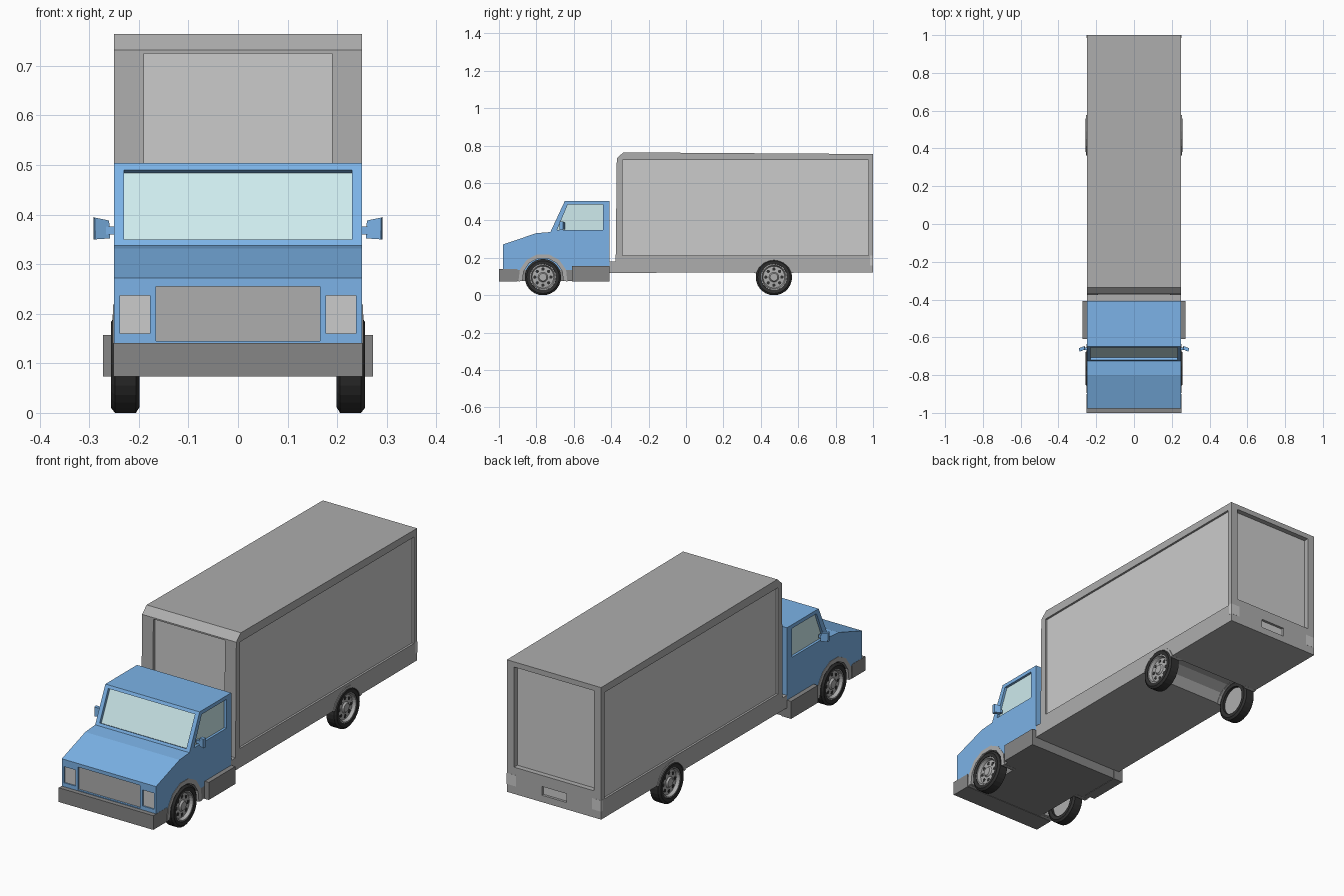
import bpy, bmesh
from math import sin, cos, pi, radians
from mathutils import Vector, Matrix

if "Cube" in bpy.data.objects:
    bpy.data.objects.remove(bpy.data.objects["Cube"])


def material(name, rgb):
    m = bpy.data.materials.new(name)
    m.diffuse_color = (*rgb, 1)
    m.use_nodes = True
    m.node_tree.nodes["Principled BSDF"].inputs["Base Color"].default_value = m.diffuse_color
    return m


BLUE = material("blue_paint", (0.2, 0.45, 0.8))
GLASS = material("glass", (0.62, 0.83, 0.85))
FRAME = material("frame_grey", (0.42, 0.42, 0.42))
DARK = material("dark_grey", (0.24, 0.24, 0.24))
BLACK = material("rubber", (0.03, 0.03, 0.03))
LIGHT = None


def finish(bm, name, mat):
    bmesh.ops.recalc_face_normals(bm, faces=bm.faces)
    me = bpy.data.meshes.new(name)
    bm.to_mesh(me)
    bm.free()
    ob = bpy.data.objects.new(name, me)
    bpy.context.collection.objects.link(ob)
    if mat:
        me.materials.append(mat)
    return ob


def prism(name, pts, vec, mat=None):
    """Outline of 3D points pushed along a vector."""
    bm = bmesh.new()
    face = bm.faces.new([bm.verts.new(p) for p in pts])
    ext = bmesh.ops.extrude_face_region(bm, geom=[face], use_keep_orig=True)
    bmesh.ops.translate(bm, vec=vec, verts=[v for v in ext["geom"] if isinstance(v, bmesh.types.BMVert)])
    return finish(bm, name, mat)


def side_prism(name, yz, x0, x1, mat=None):
    return prism(name, [(x0, y, z) for y, z in yz], Vector((x1 - x0, 0, 0)), mat)


def box(name, x, y, z, mat=None):
    return side_prism(name, [(y[0], z[0]), (y[1], z[0]), (y[1], z[1]), (y[0], z[1])], x[0], x[1], mat)


def cut(body, cutter):
    mod = body.modifiers.new("cut", 'BOOLEAN')
    mod.operation, mod.solver, mod.object = 'DIFFERENCE', 'EXACT', cutter
    bpy.context.view_layer.objects.active = body
    bpy.ops.object.modifier_apply(modifier=mod.name)
    bpy.data.objects.remove(cutter)


def panel(body, name, pts, normal, depth, mat=None):
    """Recess an outline into a body and set a panel at its floor."""
    n = Vector(normal).normalized()
    pts = [Vector(p) for p in pts]
    cut(body, prism("cutter", [p + n * 0.01 for p in pts], -n * (depth + 0.016)))
    prism(name, [p - n * depth for p in pts], -n * 0.01, mat)


def rect_xz(x0, x1, z0, z1, y):
    return [(x0, y, z0), (x1, y, z0), (x1, y, z1), (x0, y, z1)]


def arc(cy, cz, r, a0, a1, n=7):
    return [(cy + r * cos(radians(a0 + (a1 - a0) * i / n)),
             cz + r * sin(radians(a0 + (a1 - a0) * i / n))) for i in range(n + 1)]


def lathe(name, profile, y, z, s, mat, steps=28):
    """Revolve (x, radius) points about an axle."""
    bm = bmesh.new()
    vs = [bm.verts.new((s * x, y, z + r)) for x, r in profile]
    es = [bm.edges.new(e) for e in zip(vs, vs[1:])]
    bmesh.ops.spin(bm, geom=vs + es, cent=(0, y, z), axis=(1, 0, 0), angle=2 * pi,
                   steps=steps, use_merge=True)
    bmesh.ops.remove_doubles(bm, verts=bm.verts, dist=1e-5)
    return finish(bm, name, mat)


FY, RY, WZ = -0.765, 0.47, 0.097

# Cab, lower chassis and bumper
cab = side_prism("cab", [(-0.978, 0.135), (-0.978, 0.272), (-0.80, 0.332), (-0.725, 0.338),
                         (-0.648, 0.504), (-0.408, 0.504), (-0.408, 0.135)], -0.25, 0.25, BLUE)
chassis = box("cab_floor", (-0.249, 0.249), (-0.91, -0.41), (0.075, 0.137), DARK)
box("front_bumper", (-0.251, 0.251), (-1, -0.9), (0.073, 0.141), DARK)

# Cargo body
cargo = side_prism("cargo_body", [(-0.409, 0.12), (-0.409, 0.18), (-0.376, 0.18), (-0.37, 0.732),
                                  (-0.335, 0.764), (1, 0.755), (1, 0.122)], -0.25, 0.25, FRAME)
cut(cargo, side_prism("cutter", arc(RY, 0.088, 0.104, -10, 190), -0.3, 0.3))
panel(cargo, "cargo_front_panel", rect_xz(-0.19, 0.19, 0.2, 0.725, -0.372), (0, -1, 0), 0.014, LIGHT)
panel(cargo, "rear_door", rect_xz(-0.212, 0.212, 0.25, 0.73, 1), (0, 1, 0), 0.025, LIGHT)
panel(cargo, "plate_recess", rect_xz(-0.065, 0.065, 0.155, 0.197, 1), (0, 1, 0), 0.012, LIGHT)

# Windshield, following the slope
panel(cab, "windshield", [(-0.23, -0.7194, 0.35), (0.23, -0.7194, 0.35),
                          (0.23, -0.6545, 0.49), (-0.23, -0.6545, 0.49)], (0, -0.166, 0.077), 0.014, GLASS)
panel(cab, "grille", rect_xz(-0.165, 0.165, 0.145, 0.255, -0.978), (0, -1, 0), 0.01, FRAME)

for s, side in ((1, "left"), (-1, "right")):
    # Side panels, windows and lights
    panel(cargo, side + "_cargo_panel", [(s * 0.25, y, z) for y, z in
          ((-0.34, 0.212), (0.975, 0.212), (0.975, 0.722), (-0.34, 0.722))], (s, 0, 0), 0.01, LIGHT)
    panel(cab, side + "_window", [(s * 0.25, y, z) for y, z in
          ((-0.69, 0.348), (-0.445, 0.348), (-0.445, 0.486), (-0.632, 0.486))], (s, 0, 0), 0.012, GLASS)
    panel(cab, side + "_headlight", rect_xz(s * 0.178, s * 0.238, 0.16, 0.237, -0.978), (0, -1, 0), 0.006, LIGHT)
    box(side + "_tail_light", (s * 0.202, s * 0.2505), (0.985, 1.0005), (0.16, 0.213), LIGHT)

    # Front wheel wells and fender linings
    for body in (cab, chassis):
        cut(body, side_prism("cutter", arc(FY, WZ, 0.124, -25, 205), s * 0.185, s * 0.3))
    side_prism(side + "_front_fender", arc(FY, 0.09, 0.132, -7, 187) + arc(FY, 0.09, 0.11, 187, -7),
               s * 0.185, s * 0.252, FRAME)
    side_prism(side + "_rear_fender", arc(RY, 0.088, 0.112, 17, 163) + arc(RY, 0.088, 0.1, 163, 17),
               s * 0.19, s * 0.253, FRAME)

    # Side step
    step = box(side + "_step", (s * 0.22, s * 0.272), (-0.61, -0.408), (0.073, 0.157), DARK)

    # Door mirror: arm and tilted head
    box(side + "_mirror_arm", (s * 0.245, s * 0.266), (-0.668, -0.655), (0.36, 0.376), BLUE)
    prism(side + "_mirror_head", [(s * 0.258, -0.664, 0.352), (s * 0.288, -0.676, 0.350),
                                  (s * 0.289, -0.676, 0.394), (s * 0.26, -0.664, 0.388)],
          Vector((s * 0.003, 0.018, 0)), BLUE)

    # Wheels
    for y, end in ((FY, "front"), (RY, "rear")):
        name = f"{side}_{end}_"
        lathe(name + "tyre", [(0.2, 0.068), (0.199, 0.086), (0.206, 0.097), (0.248, 0.097), (0.256, 0.087),
                              (0.254, 0.07), (0.235, 0.066), (0.2, 0.068)], y, WZ, s, BLACK)
        lathe(name + "rim", [(0.212, 0), (0.212, 0.069), (0.252, 0.072), (0.252, 0.064), (0.237, 0.058),
                             (0.24, 0.026), (0.248, 0.02), (0.248, 0)], y, WZ, s, FRAME)
        for k in range(8):
            a = k * pi / 4
            side_prism(name + "rim_hole", arc(y + 0.043 * cos(a), WZ + 0.043 * sin(a), 0.009, 0, 315),
                       s * 0.23, s * 0.2395, BLACK)
